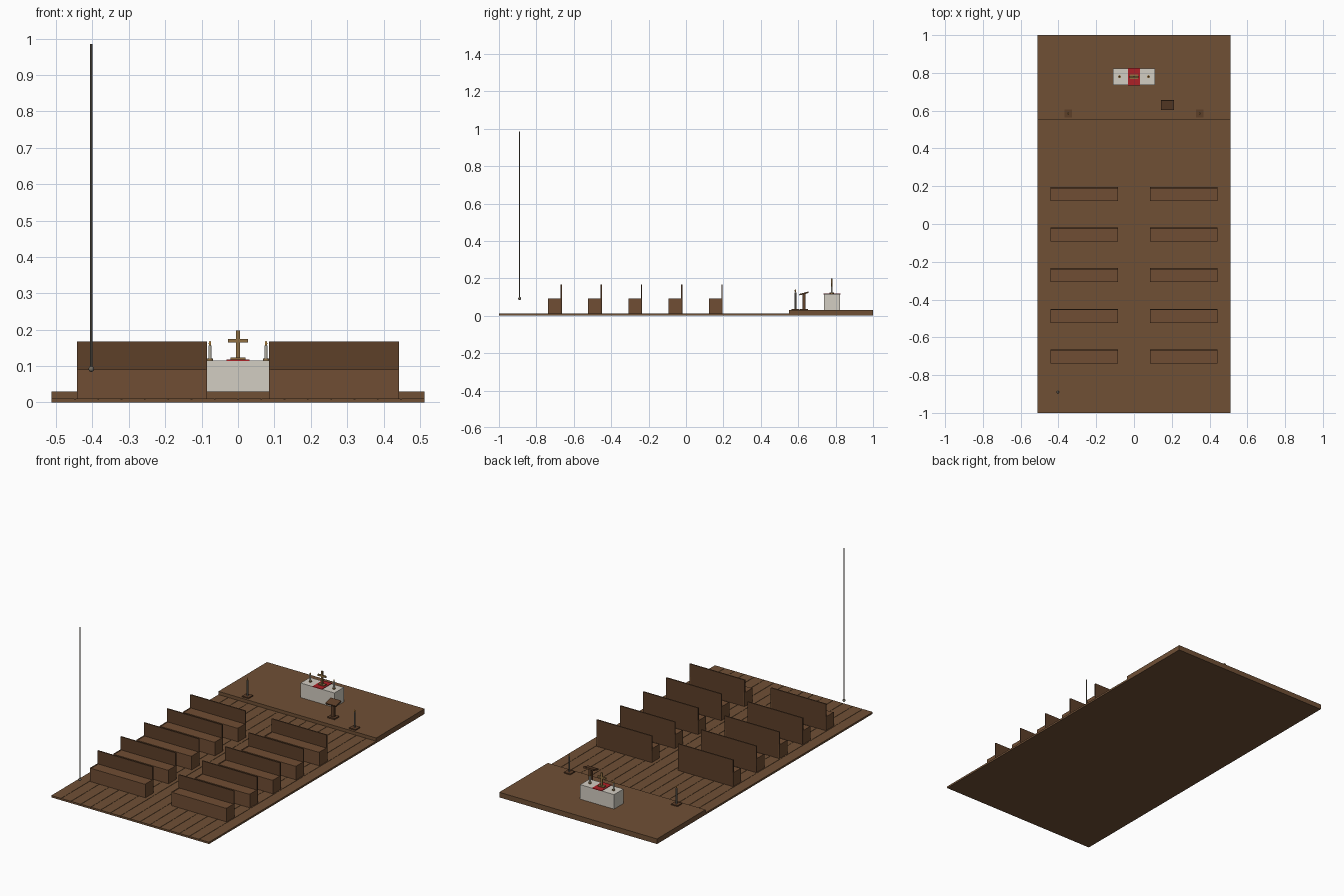
import bpy, math

if "Cube" in bpy.data.objects:
    bpy.data.objects.remove(bpy.data.objects["Cube"])

def mat(name, r, g, b):
    m = bpy.data.materials.new(name)
    m.diffuse_color = (r, g, b, 1)
    m.use_nodes = True
    m.node_tree.nodes["Principled BSDF"].inputs["Base Color"].default_value = m.diffuse_color
    return m

WOOD = mat("wood", 0.16, 0.075, 0.033)
DARK = mat("dark_wood", 0.11, 0.05, 0.022)
FLOOR = mat("floor_wood", 0.16, 0.08, 0.036)
STONE = mat("stone", 0.65, 0.61, 0.54)
RED = mat("red_cloth", 0.42, 0.015, 0.02)
BRASS = mat("brass", 0.28, 0.16, 0.055)
WAX = mat("wax", 0.75, 0.72, 0.62)
FLAME = mat("flame", 0.8, 0.4, 0.08)
ROPE = mat("rope", 0.16, 0.14, 0.11)
METAL = mat("metal", 0.2, 0.18, 0.15)


def box(name, x0, x1, y0, y1, z0, z1, m, tilt=0):
    bpy.ops.mesh.primitive_cube_add(
        size=1, location=((x0 + x1) / 2, (y0 + y1) / 2, (z0 + z1) / 2))
    o = bpy.context.object
    o.name = name
    o.scale = (x1 - x0, y1 - y0, z1 - z0)
    o.rotation_euler.x = tilt
    o.data.materials.append(m)
    return o


def rod(name, x, y, z0, z1, r, m, r_top=None, sides=12):
    bpy.ops.mesh.primitive_cone_add(
        vertices=sides, radius1=r, radius2=r if r_top is None else r_top,
        depth=z1 - z0, location=(x, y, (z0 + z1) / 2))
    o = bpy.context.object
    o.name = name
    o.data.materials.append(m)
    bpy.ops.object.shade_smooth_by_angle()
    return o


def ball(name, x, y, z, r, m, stretch=1):
    bpy.ops.mesh.primitive_uv_sphere_add(segments=12, ring_count=8, radius=r, location=(x, y, z))
    o = bpy.context.object
    o.name = name
    o.scale.z = stretch
    o.data.materials.append(m)
    bpy.ops.object.shade_smooth_by_angle()
    return o


# floor slab, planks and raised platform
box("floor_slab", -0.512, 0.512, -1, 1, 0, 0.008, FLOOR)
N = 16
W = 1.024 / N
for i in range(N):
    x = -0.512 + i * W
    box("floor_plank", x + 0.001 * (i > 0), x + W - 0.001 * (i < N - 1), -1, 0.55, 0.008, 0.011, FLOOR)
box("platform", -0.512, 0.512, 0.55, 1, 0.008, 0.03, FLOOR)

# two columns of five pews
for row in range(5):
    y0 = -0.738 + 0.215 * row
    y1 = y0 + 0.074
    for s in (-1, 1):
        a, b = sorted((s * 0.085, s * 0.443))
        box("pew_end", a, a + 0.006, y0, y1, 0.011, 0.092, WOOD)
        box("pew_end", b - 0.006, b, y0, y1, 0.011, 0.092, WOOD)
        box("pew_seat", a + 0.006, b - 0.006, y0, y1 - 0.007, 0.075, 0.09, WOOD)
        box("pew_front_panel", a + 0.006, b - 0.006, y0 + 0.001, y0 + 0.007, 0.011, 0.075, WOOD)
        box("pew_back", a, b, y1 - 0.007, y1, 0.011, 0.167, DARK)

# altar with cloth
box("altar", -0.11, 0.11, 0.737, 0.824, 0.03, 0.115, STONE)
box("altar_cloth", -0.031, 0.031, 0.734, 0.827, 0.1145, 0.118, RED)

# cross on the altar
box("cross_base", -0.02, 0.02, 0.768, 0.792, 0.118, 0.123, BRASS)
box("cross_post", -0.006, 0.006, 0.776, 0.784, 0.123, 0.198, BRASS)
box("cross_bar", -0.027, 0.027, 0.776, 0.784, 0.165, 0.175, BRASS)

# altar candles and standing candles
for s in (-1, 1):
    x = s * 0.077
    rod("altar_candle_holder", x, 0.78, 0.115, 0.121, 0.008, BRASS)
    rod("altar_candle", x, 0.78, 0.121, 0.156, 0.0045, WAX)
    ball("altar_flame", x, 0.78, 0.162, 0.0035, FLAME, 2)
    x = s * 0.348
    box("stand_base", x - 0.021, x + 0.021, 0.564, 0.606, 0.03, 0.036, DARK)
    rod("stand_pole", x, 0.585, 0.036, 0.125, 0.005, METAL)
    ball("stand_flame", x, 0.585, 0.133, 0.004, FLAME, 2)

# lectern
box("lectern_base", 0.154, 0.2, 0.61, 0.652, 0.03, 0.037, DARK)
box("lectern_post", 0.168, 0.186, 0.623, 0.64, 0.037, 0.118, DARK)
box("lectern_top", 0.143, 0.211, 0.605, 0.656, 0.115, 0.123, DARK, math.radians(15))

# hanging bell rope with knot
rod("bell_rope", -0.403, -0.89, 0.09, 0.985, 0.0035, ROPE)
ball("rope_knot", -0.403, -0.89, 0.092, 0.008, ROPE)
